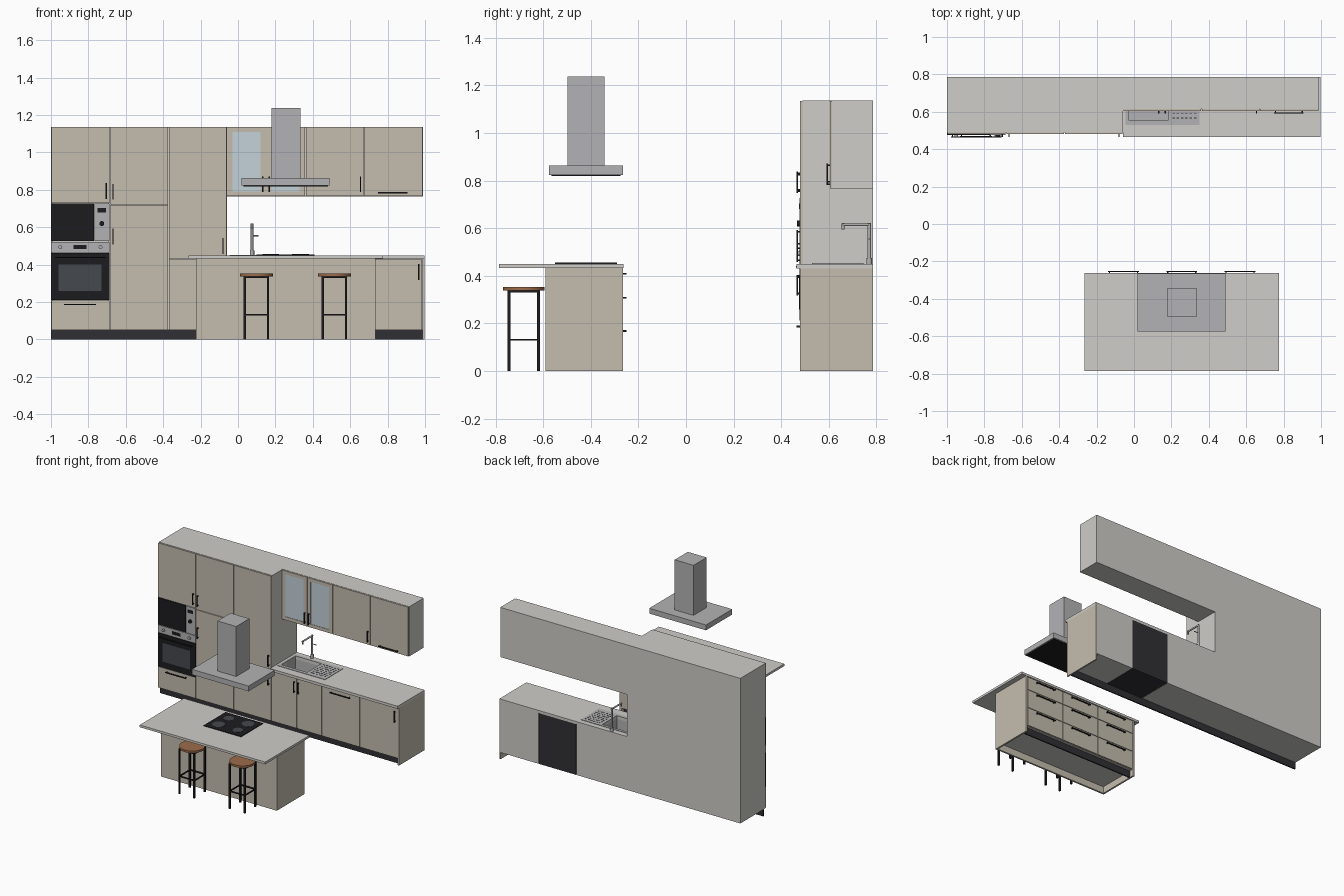
import bpy, bmesh, math
from mathutils import Vector, Matrix

if "Cube" in bpy.data.objects:
    bpy.data.objects.remove(bpy.data.objects["Cube"])


def mat(name, *rgb):
    m = bpy.data.materials.new(name)
    m.diffuse_color = (*rgb, 1)
    m.use_nodes = True
    m.node_tree.nodes["Principled BSDF"].inputs["Base Color"].default_value = m.diffuse_color
    return m


TAN = mat("front_tan", .56, .51, .43)
PALE = mat("carcass_grey", .62, .61, .58)
STEEL = mat("steel", .45, .45, .46)
BLACK = mat("black", .012, .012, .014)
DARK = mat("plinth_dark", .03, .03, .035)
WINDOW = mat("dark_glass", .06, .065, .075)
GLASS = mat("pane_glass", .55, .65, .70)
WOOD = mat("seat_wood", .33, .15, .07)


def finish(name, bm, m):
    me = bpy.data.meshes.new(name)
    bm.to_mesh(me)
    bm.free()
    me.materials.append(m)
    ob = bpy.data.objects.new(name, me)
    bpy.context.collection.objects.link(ob)
    return ob


def boxes(name, bounds, m):
    """One object made of boxes given as (x0, x1, y0, y1, z0, z1)."""
    bm = bmesh.new()
    for x0, x1, y0, y1, z0, z1 in bounds:
        mx = Matrix.Translation(((x0 + x1) / 2, (y0 + y1) / 2, (z0 + z1) / 2))
        bmesh.ops.create_cube(bm, size=1, matrix=mx @ Matrix.Diagonal((x1 - x0, y1 - y0, z1 - z0, 1)))
    return finish(name, bm, m)


def rods(name, items, m, n=24):
    """One object made of cylinders given as (start, end, radius)."""
    bm = bmesh.new()
    for a, b, r in items:
        a, b = Vector(a), Vector(b)
        rot = (b - a).to_track_quat('Z', 'Y').to_matrix().to_4x4()
        bmesh.ops.create_cone(bm, cap_ends=True, segments=n, radius1=r, radius2=r,
                              depth=(b - a).length, matrix=Matrix.Translation((a + b) / 2) @ rot)
    for f in bm.faces:
        f.smooth = len(f.verts) == 4
    for e in bm.edges:
        e.smooth = all(f.smooth for f in e.link_faces)
    return finish(name, bm, m)


def carcass(name, x0, x1, y0, y1, z0, z1, top=True, m=PALE, t=.008):
    parts = [(x0, x0 + t, y0, y1, z0, z1), (x1 - t, x1, y0, y1, z0, z1),
             (x0 + t, x1 - t, y0, y1, z0, z0 + t), (x0 + t, x1 - t, y1 - t, y1, z0 + t, z1)]
    if top:
        parts.append((x0 + t, x1 - t, y0, y1 - t, z1 - t, z1))
    return boxes(name, parts, m)


def handle(name, x, z, y, length=.085, upright=True, s=-1):
    """Bar handle centred at x, z on a front face at y, pointing along s*y."""
    h, r = length / 2, .0035
    ya, yb = sorted((y + s * .009, y + s * .015))
    pa, pb = sorted((y, y + s * .010))
    b = []
    for o in (-h + .008, h - .008):
        cx, cz = (x, z + o) if upright else (x + o, z)
        b.append((cx - r, cx + r, pa, pb, cz - r, cz + r))
    hx, hz = (r, h) if upright else (h, r)
    b.append((x - hx, x + hx, ya, yb, z - hz, z + hz))
    boxes(name, b, BLACK)


def door(name, x0, x1, z0, z1, y=.48, m=TAN, g=.002, t=.009):
    boxes(name, [(x0 + g, x1 - g, y, y + t, z0 + g, z1 - g)], m)


BACK, FRONT = .785, .49

# Tall units
for i, (a, b) in enumerate([(-1, -.685), (-.685, -.372), (-.372, -.06)]):
    carcass(f"tall_carcass_{i}", a, b, FRONT, BACK, .05, 1.137)
door("oven_drawer", -1, -.685, .05, .21)
door("oven_top_door", -1, -.685, .727, 1.137)
door("fridge_lower_door", -.685, -.372, .05, .72)
door("fridge_upper_door", -.685, -.372, .72, 1.137)
door("pantry_lower_door", -.372, -.06, .05, .43)
door("pantry_upper_door", -.372, -.06, .43, 1.137)
for i, (x, z) in enumerate([(-.705, .795), (-.668, .79), (-.668, .55), (-.08, .50), (-.08, .36)]):
    handle(f"tall_handle_{i}", x, z, .48)
handle("oven_drawer_handle", -.845, .187, .48, .17, False)

# Microwave
door("microwave_glass", -1, -.768, .525, .727, .477, BLACK, .001, .013)
door("microwave_panel", -.768, -.687, .525, .727, .477, STEEL, .001, .013)
boxes("microwave_display", [(-.752, -.705, .475, .478, .68, .703)], BLACK)
rods("microwave_knob", [((-.728, .478, .62), (-.728, .467, .62), .013)], BLACK)

# Oven
door("oven_panel", -1, -.687, .465, .523, .477, STEEL, .001, .013)
boxes("oven_display", [(-.88, -.81, .475, .478, .483, .506)], BLACK)
rods("oven_knobs", [((x, .478, .494), (x, .466, .494), .010) for x in (-.95, -.735)], STEEL)
door("oven_door", -1, -.687, .21, .463, .477, BLACK, .001, .013)
boxes("oven_window", [(-.96, -.73, .475, .478, .258, .40)], WINDOW)
handle("oven_handle", -.843, .438, .478, .27, False)

# Base units, dishwasher, end panel and plinth
carcass("sink_carcass", -.06, .36, FRONT, BACK, .05, .43, top=False)
boxes("dishwasher_body", [(.362, .67, FRONT, BACK, .05, .43)], DARK)
carcass("base_carcass", .672, .987, FRONT, BACK, .05, .43)
for n, a, b in [("sink_door_left", -.06, .15), ("sink_door_right", .15, .36),
                ("dishwasher_front", .36, .672), ("base_door", .672, .987)]:
    door(n, a, b, .05, .43)
for i, x in enumerate((.132, .168, .967)):
    handle(f"base_handle_{i}", x, .36, .48)
handle("dishwasher_handle", .516, .40, .48, .165, False)
boxes("base_end_panel", [(.987, .998, .48, BACK, 0, .43)], TAN)
boxes("back_plinth", [(-1, .987, .505, .515, 0, .05)], DARK)

# Worktop and sink plate with bowl opening
counter = boxes("back_worktop", [(-.06, .998, .465, BACK, .43, .45)], PALE)
plate = boxes("sink_plate", [(-.045, .35, .53, .745, .448, .453)], STEEL)
cutter = boxes("bowl_cutter", [(-.03, .185, .555, .725, .3, .6)], STEEL)
cutter.hide_render = True
for ob in (counter, plate):
    mod = ob.modifiers.new("bowl_hole", 'BOOLEAN')
    mod.operation, mod.object, mod.solver = 'DIFFERENCE', cutter, 'EXACT'
dg = bpy.context.evaluated_depsgraph_get()
for ob in (counter, plate):
    me = bpy.data.meshes.new_from_object(ob.evaluated_get(dg))
    ob.modifiers.clear()
    ob.data = me
bpy.data.objects.remove(cutter)
t = .003
boxes("sink_bowl", [(-.03 - t, -.03, .555 - t, .725 + t, .35, .452), (.185, .185 + t, .555 - t, .725 + t, .35, .452),
                    (-.03, .185, .555 - t, .555, .35, .452), (-.03, .185, .725, .725 + t, .35, .452),
                    (-.03, .185, .555, .725, .35, .353)], STEEL)
rods("sink_drain", [((.078, .64, .352), (.078, .64, .356), .018)], DARK)
boxes("drainer_ribs", [(x, x + .013, y, y + .004, .452, .4545) for x in [.205 + .023 * i for i in range(6)]
                       for y in [.565 + .025 * j for j in range(7)]], DARK)

# Tap
rods("tap", [((.075, .77, .45), (.075, .77, .475), .012), ((.075, .77, .47), (.075, .77, .62), .007),
             ((.075, .777, .615), (.075, .655, .615), .006), ((.075, .66, .62), (.075, .66, .594), .006),
             ((.075, .77, .555), (.11, .77, .555), .003)], STEEL)

# Wall cabinets
for i, (a, b) in enumerate([(-.06, .362), (.362, .672), (.672, .99)]):
    carcass(f"wall_carcass_{i}", a, b, .614, BACK, .765, 1.137)
for i, (a, b) in enumerate([(-.058, .149), (.151, .358)]):
    w = .028
    boxes(f"glass_door_frame_{i}", [(a, a + w, .605, .614, .767, 1.135), (b - w, b, .605, .614, .767, 1.135),
                                    (a + w, b - w, .605, .614, .767, .792), (a + w, b - w, .605, .614, 1.11, 1.135)], TAN)
    boxes(f"glass_pane_{i}", [(a + w, b - w, .608, .611, .792, 1.11)], GLASS)
door("wall_door", .362, .672, .765, 1.137, .605)
door("wall_flap", .672, .988, .765, 1.137, .605)
for i, x in enumerate((.133, .167, .655)):
    handle(f"wall_handle_{i}", x, .83, .605)
handle("wall_flap_handle", .828, .785, .605, .158, False)

# Island
boxes("island_panels", [(-.225, -.212, -.577, -.265, 0, .433), (.722, .735, -.577, -.265, 0, .433),
                        (-.225, .735, -.59, -.577, 0, .433)], TAN)
boxes("island_plinth", [(-.212, .722, -.305, -.295, 0, .05)], DARK)
boxes("island_worktop", [(-.265, .775, -.785, -.263, .433, .45)], PALE)
for i in range(3):
    a = -.212 + i * .3113
    carcass(f"island_carcass_{i}", a, a + .3113, -.577, -.275, .05, .433)
    for j, (z0, z1) in enumerate([(.05, .19), (.19, .33), (.33, .43)]):
        door(f"island_drawer_{i}_{j}", a, a + .3113, z0, z1, -.274)
        handle(f"island_handle_{i}_{j}", a + .156, z1 - .022, -.265, .165, False, 1)

# Hob
boxes("hob_glass", [(.1, .41, -.55, -.29, .449, .455)], BLACK)
rods("hob_rings", [((x, y, .454), (x, y, .4562), r) for x, y, r in
                   [(.175, -.48, .045), (.175, -.36, .036), (.335, -.48, .036), (.335, -.36, .045)]], WINDOW, 32)

# Extractor hood
boxes("hood_canopy", [(.02, .49, -.575, -.265, .823, .863)], STEEL)
boxes("hood_filter", [(.03, .48, -.565, -.275, .819, .824)], BLACK)
boxes("hood_chimney", [(.178, .334, -.498, -.343, .863, 1.238)], STEEL)

# Bar stools
for i, cx in enumerate((.098, .515)):
    cy, d, r = -.682, .062, .006
    rods(f"stool_{i}_seat", [((cx, cy, .338), (cx, cy, .353), .088)], WOOD, 40)
    legs = [(cx + sx * d - r, cx + sx * d + r, cy + sy * d - r, cy + sy * d + r, 0, .338)
            for sx in (-1, 1) for sy in (-1, 1)]
    rails = []
    for z in (.131, .333):
        for s in (-1, 1):
            rails += [(cx - d, cx + d, cy + s * d - .004, cy + s * d + .004, z - .004, z + .004),
                      (cx + s * d - .004, cx + s * d + .004, cy - d, cy + d, z - .004, z + .004)]
    boxes(f"stool_{i}_frame", legs + rails, BLACK)
